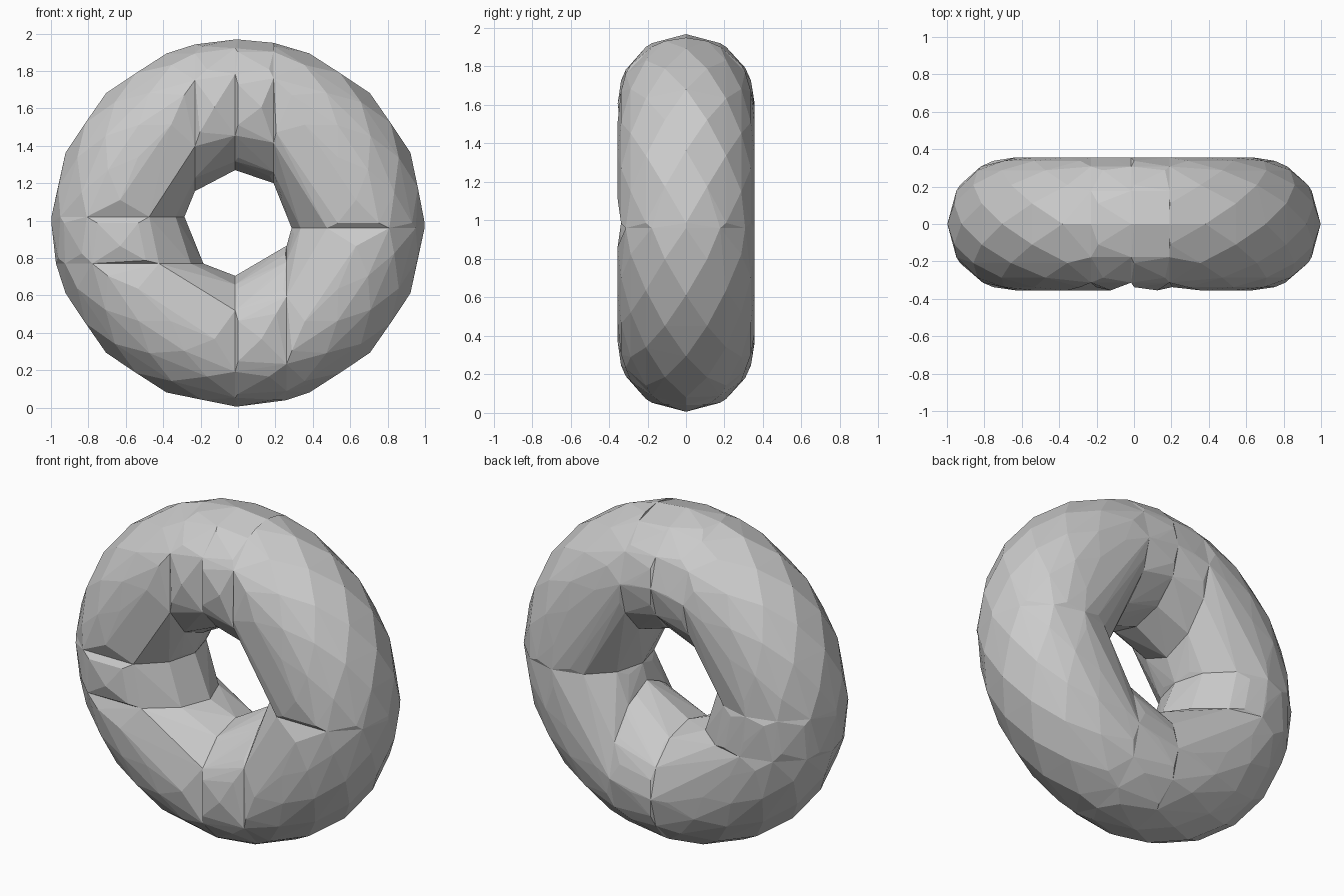
import bpy, bmesh
from math import sin, cos, pi, radians, sqrt

if "Cube" in bpy.data.objects:
    bpy.data.objects.remove(bpy.data.objects["Cube"])

MAJOR, MINOR = 0.643, 0.355      # ring radius, tube radius
CZ, SZ = 0.987, 0.983            # centre height, slight vertical squash
RINGS, SIDES = 32, 10
# tube section used at every seam: full at the back, flattened at the front
SECTION = [radians(a) for a in (0, 30, 60, 90, 120, 150, 180, -150, -118, -62, -30)]


def surface_points():
    """Staggered points over the ring, giving diamond-shaped facets."""
    pts = []
    for i in range(RINGS):
        u = 2 * pi * i / RINGS
        for j in range(SIDES):
            v = 2 * pi * (j + 0.5 * (i % 2)) / SIDES
            rho = MAJOR + MINOR * cos(v)
            pts.append((rho * cos(u), MINOR * sin(v), CZ + SZ * rho * sin(u)))
    return pts


def seam_points(axis, value):
    """Points where the ring crosses a plane x = value or z = value."""
    pts = []
    d = value if axis == 'x' else (value - CZ) / SZ
    for v in SECTION:
        rho, y = MAJOR + MINOR * cos(v), MINOR * sin(v)
        if rho <= abs(d):
            continue
        other = sqrt(rho * rho - d * d)
        for s in (-other, other):
            pts.append((value, y, CZ + SZ * s) if axis == 'x' else (s, y, value))
    return pts


def segment(name, x0, x1, z0, z1):
    """Faceted convex block wrapped around one part of the ring."""
    pts = surface_points()
    for axis, val in (('x', x0), ('x', x1), ('z', z0), ('z', z1)):
        if abs(val) < 5:
            pts += seam_points(axis, val)
    e = 1e-5
    bm = bmesh.new()
    for p in pts:
        if x0 - e <= p[0] <= x1 + e and z0 - e <= p[2] <= z1 + e:
            bm.verts.new(p)
    res = bmesh.ops.convex_hull(bm, input=bm.verts)
    loose = [v for v in bm.verts if not v.link_faces]
    bmesh.ops.delete(bm, geom=loose, context='VERTS')
    bmesh.ops.recalc_face_normals(bm, faces=bm.faces)
    me = bpy.data.meshes.new(name)
    bm.to_mesh(me)
    bm.free()
    bpy.context.collection.objects.link(bpy.data.objects.new(name, me))


FAR, MID = 9, 0.987
segment("ring_upper_right", 0.19, FAR, 0.96, FAR)
segment("ring_lower_right", 0.26, FAR, -FAR, 0.96)
segment("ring_bottom", -0.015, 0.26, -FAR, 0.96)
segment("ring_lower_left", -FAR, -0.015, -FAR, 0.77)
segment("ring_left", -FAR, -0.015, 0.77, 1.02)
segment("ring_upper_left", -FAR, -0.23, 1.02, FAR)
segment("ring_top_left", -0.23, -0.015, 1.02, FAR)
segment("ring_top_right", -0.015, 0.19, MID, FAR)
